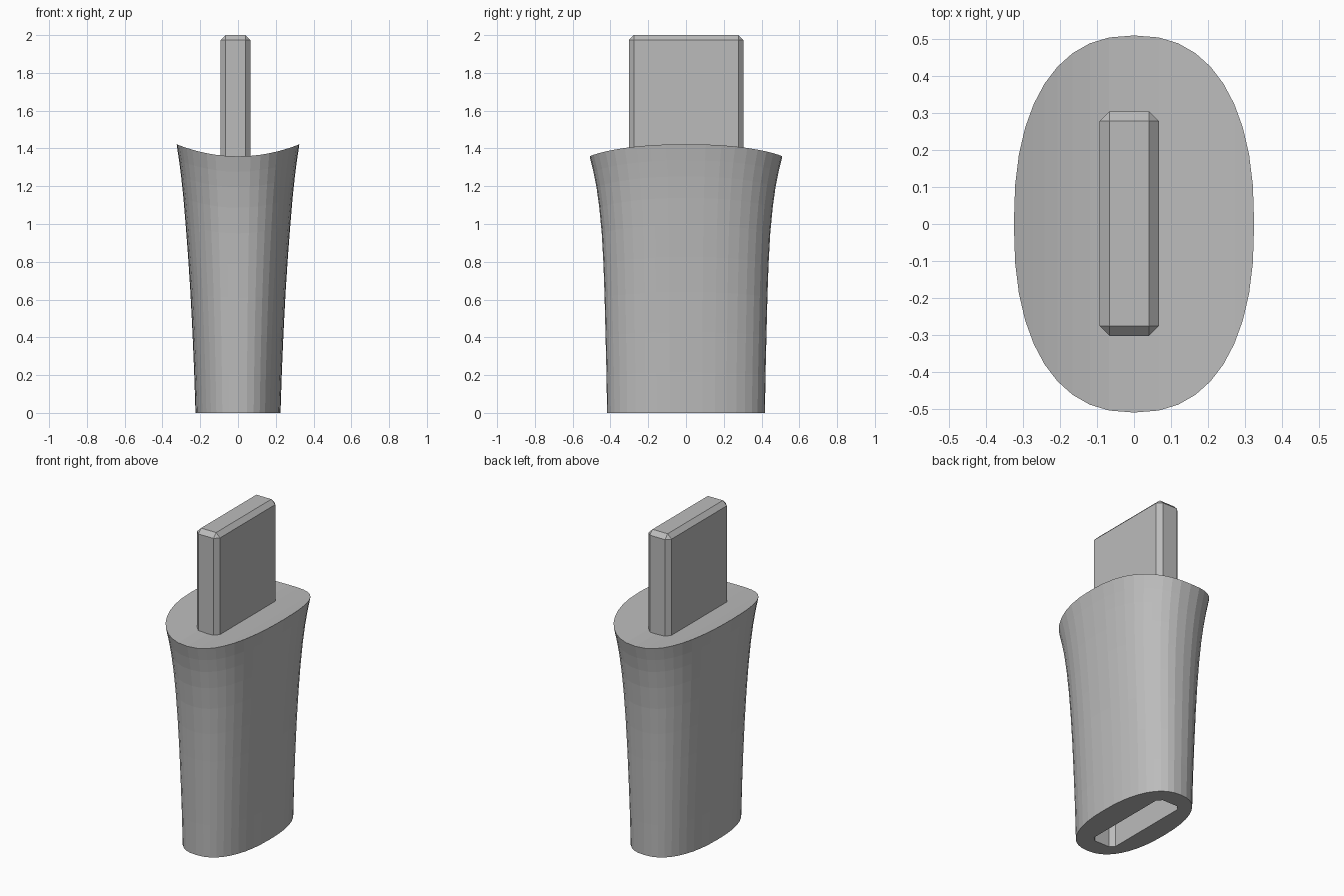
import bpy, bmesh, math

if "Cube" in bpy.data.objects:
    bpy.data.objects.remove(bpy.data.objects["Cube"])

grey = bpy.data.materials.new("plain grey")
grey.diffuse_color = (0.5, 0.5, 0.5, 1)
grey.use_nodes = True
grey.node_tree.nodes["Principled BSDF"].inputs["Base Color"].default_value = grey.diffuse_color


def make_object(name, bm):
    bmesh.ops.recalc_face_normals(bm, faces=bm.faces)
    mesh = bpy.data.meshes.new(name)
    bm.to_mesh(mesh)
    bm.free()
    mesh.materials.append(grey)
    obj = bpy.data.objects.new(name, mesh)
    bpy.context.collection.objects.link(obj)
    return obj


def chamfered_block(name, z0, z1, chamfer_top):
    """Flat block, slightly off centre in x, with chamfered edges."""
    bm = bmesh.new()
    bmesh.ops.create_cube(bm, size=1)
    for v in bm.verts:
        v.co = (v.co.x * 0.16 - 0.013, v.co.y * 0.608 + 0.001,
                z1 if v.co.z > 0 else z0)
    edges = []
    for e in bm.edges:
        a, b = e.verts
        upright = abs(a.co.z - b.co.z) > 0.01
        top = min(a.co.z, b.co.z) > z1 - 0.01
        if upright or (top and chamfer_top):
            edges.append(e)
    bmesh.ops.bevel(bm, geom=edges, offset=0.027, offset_type='OFFSET',
                    segments=1, profile=0.5, affect='EDGES')
    return make_object(name, bm)


# Flared oval body: (height fraction, half width x, half depth y)
PROFILE = [(0, 0.225, 0.418), (0.15, 0.232, 0.421), (0.3, 0.241, 0.426),
           (0.45, 0.252, 0.431), (0.58, 0.264, 0.437), (0.7, 0.277, 0.446),
           (0.8, 0.289, 0.459), (0.88, 0.301, 0.474), (0.94, 0.312, 0.490),
           (1, 0.325, 0.510)]
SIDES = 40
POWER = 2 / 2.35


def oval(i):
    a = 2 * math.pi * i / SIDES
    c, s = math.cos(a), math.sin(a)
    return (math.copysign(abs(c) ** POWER, c) if abs(c) > 1e-6 else 0,
            math.copysign(abs(s) ** POWER, s) if abs(s) > 1e-6 else 0)


bm = bmesh.new()
rings = []
for t, hx, hy in PROFILE:
    ring = []
    for i in range(SIDES):
        u, v = oval(i)
        ring.append(bm.verts.new((u * hx, v * hy, t * (1.358 + 0.064 * u * u))))
    rings.append(ring)
for low, high in zip(rings, rings[1:]):
    for i in range(SIDES):
        j = (i + 1) % SIDES
        bm.faces.new((low[i], low[j], high[j], high[i]))
bm.faces.new(rings[0][::-1])
# Dished top made of strips running front to back
top = rings[-1]
for i in range(SIDES // 2):
    strip = [top[i], top[i + 1], top[-i - 1], top[-i % SIDES]]
    bm.faces.new(list(dict.fromkeys(strip)))
body = make_object("flared_body", bm)

# Slot in the underside, matching the tab
cutter = chamfered_block("slot_cutter", -0.2, 0.65, False)
cutter.hide_render = True
cut = body.modifiers.new("slot", 'BOOLEAN')
cut.operation = 'DIFFERENCE'
cut.solver = 'EXACT'
cut.object = cutter
bpy.context.view_layer.objects.active = body
bpy.ops.object.modifier_apply(modifier="slot")
bpy.data.objects.remove(cutter)

# Tab standing out of the top
chamfered_block("top_tab", 1.3, 2.0, True)
